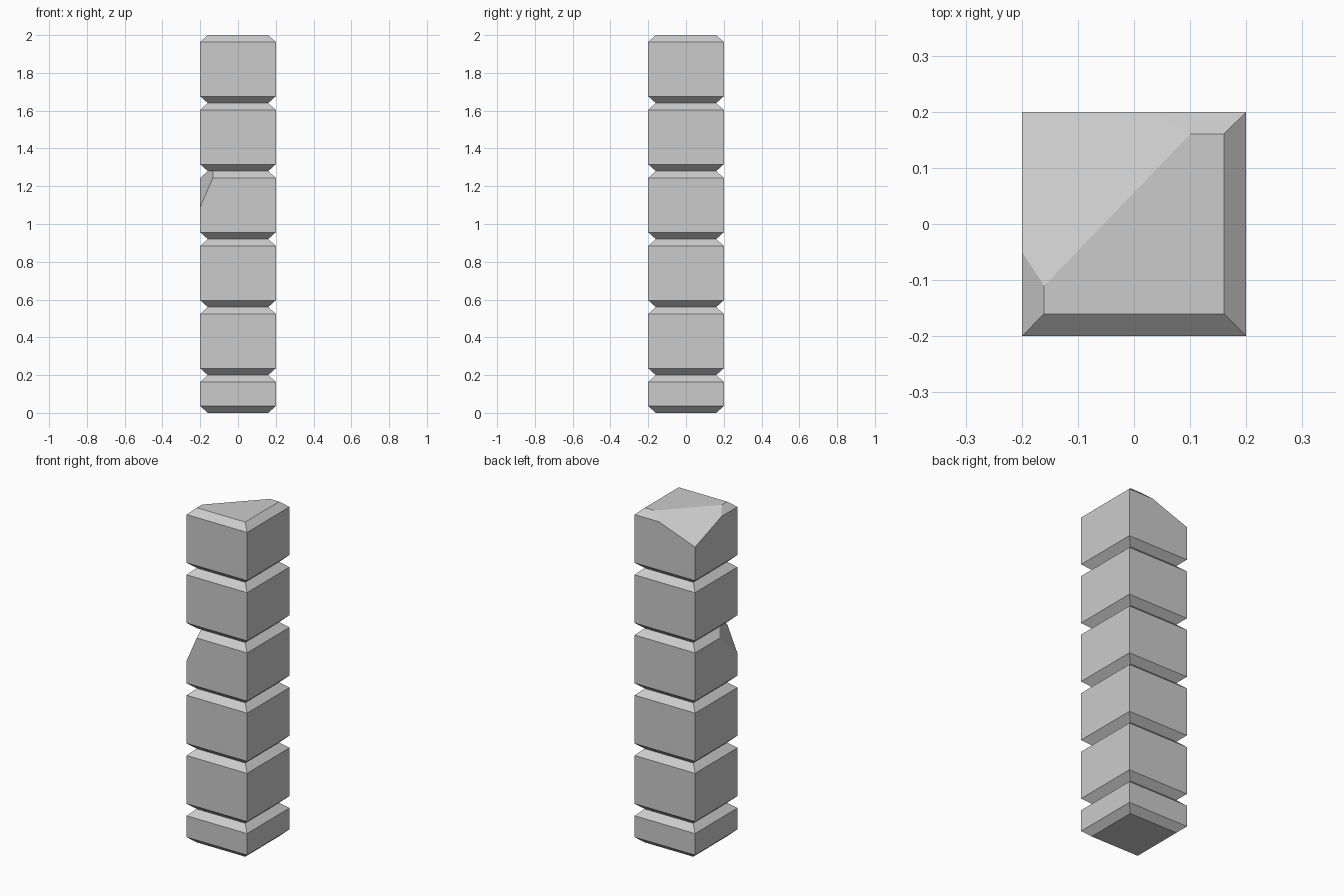
import bpy, bmesh
from mathutils import Vector

if "Cube" in bpy.data.objects:
    bpy.data.objects.remove(bpy.data.objects["Cube"])

HALF, INSET, BEVEL = 0.2, 0.04, 0.036


def block(name, z0, z1, chip=None):
    """Square stone with chamfered top and bottom rims, optionally chipped by a plane."""
    bm = bmesh.new()
    rings = []
    for r, z in ((HALF - INSET, z0), (HALF, z0 + BEVEL),
                 (HALF, z1 - BEVEL), (HALF - INSET, z1)):
        rings.append([bm.verts.new((x * r, y * r, z))
                      for x, y in ((-1, -1), (1, -1), (1, 1), (-1, 1))])
    for lo, hi in zip(rings, rings[1:]):
        for i in range(4):
            j = (i + 1) % 4
            bm.faces.new((lo[i], lo[j], hi[j], hi[i]))
    bm.faces.new(rings[0][::-1])
    bm.faces.new(rings[-1])
    if chip:
        point, normal = chip
        geom = bm.verts[:] + bm.edges[:] + bm.faces[:]
        cut = bmesh.ops.bisect_plane(bm, geom=geom, plane_co=Vector(point),
                                     plane_no=Vector(normal).normalized(),
                                     clear_outer=True)
        edges = [e for e in cut["geom_cut"] if isinstance(e, bmesh.types.BMEdge)]
        bmesh.ops.contextual_create(bm, geom=edges)
    bmesh.ops.recalc_face_normals(bm, faces=bm.faces[:])
    mesh = bpy.data.meshes.new(name)
    bm.to_mesh(mesh)
    bm.free()
    bpy.context.collection.objects.link(bpy.data.objects.new(name, mesh))


# Low base stone
block("base_stone", 0, 0.2)

# Five equal stones; the third and the top one have a broken corner
chips = {2: ((-0.2, -0.2, 1.09), (-1, -0.39, 0.435)),
         4: ((-0.16, -0.11, 2.0), (-0.27, 0.26, 0.74))}
for i in range(5):
    z = 0.2 + 0.36 * i
    block(f"pillar_stone_{i + 1}", z, z + 0.36, chips.get(i))
